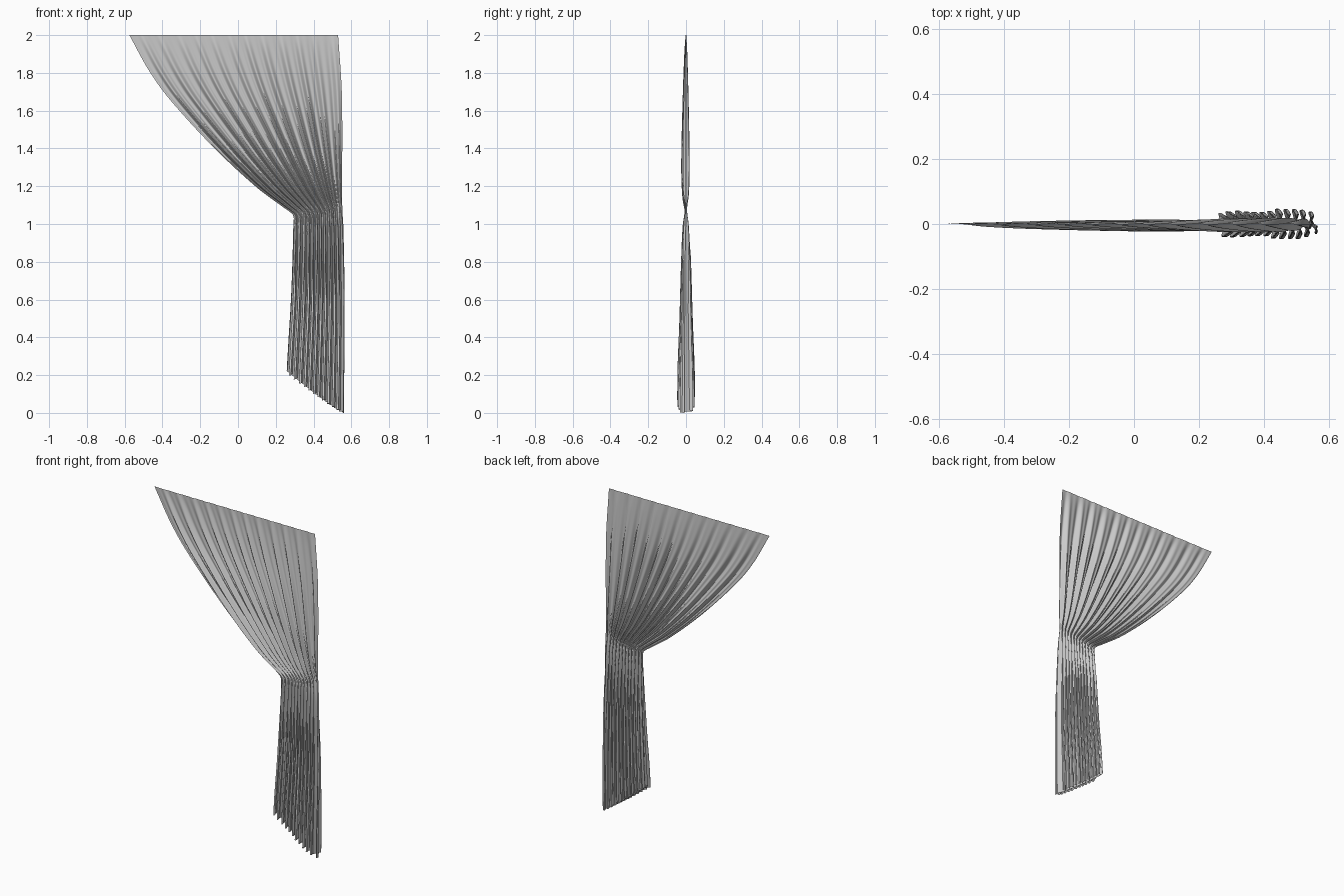
import bpy, math, random

cube = bpy.data.objects.get("Cube")
if cube:
    bpy.data.objects.remove(cube)

random.seed(4)
FOLDS = 12
COLS, UPPER_ROWS, LOWER_ROWS = 420, 50, 44
wobble = [(random.uniform(2, 9), random.uniform(0, 6)) for _ in range(4)]
depths = [random.uniform(0.8, 1.1) for _ in range(FOLDS + 2)]


def lerp(a, b, t):
    return a + (b - a) * t


def curve(points, t):
    """Smooth curve through (t, value) points."""
    n = len(points)
    i = max(k for k in range(n - 1) if points[k][0] <= t or k == 0)
    (t0, a), (t1, b) = points[i], points[i + 1]
    slope = lambda k: ((points[min(k + 1, n - 1)][1] - points[max(k - 1, 0)][1]) /
                       (points[min(k + 1, n - 1)][0] - points[max(k - 1, 0)][0]))
    h, s = t1 - t0, (t - t0) / (t1 - t0)
    return ((2*s**3 - 3*s*s + 1) * a + (s**3 - 2*s*s + s) * h * slope(i)
            + (3*s*s - 2*s**3) * b + (s**3 - s*s) * h * slope(i + 1))


# Outline and pleat depth; t runs 0..1 rail to tie, then 1..2 tie to hem
LEFT = [(0, -.575), (.2, -.47), (.36, -.36), (.63, -.125), (.85, .10), (.96, .24),
        (1, .29), (1.06, .293), (1.5, .282), (1.85, .265), (2, .258)]
RIGHT = [(0, .53), (.35, .55), (1, .552), (1.1, .558), (1.5, .565), (2, .56)]
DEPTH = [(0, .002), (.1, .008), (.4, .017), (.75, .023), (.92, .018), (1, .006),
         (1.08, .016), (1.25, .024), (1.6, .034), (1.85, .043), (2, .044)]


def cloth_point(u, t):
    warp = sum(math.sin(f * u * 3 + p) for f, p in wobble) * 0.22
    phase = 2 * math.pi * FOLDS * u + warp
    k = min(max(phase / (2 * math.pi), 0), FOLDS)
    size = lerp(depths[int(k)], depths[int(k) + 1], k % 1)
    s = math.sin(phase)
    depth = curve(DEPTH, t) * size
    left, right = curve(LEFT, t), curve(RIGHT, t)
    edge = min(1, u * 30, (1 - u) * 30)
    tie = lerp(1.05, 1.09, u)
    if t <= 1:
        # Fan of fine pleats gathering toward the tie
        y = depth * (0.72 * s + 0.36 * math.sin(2 * phase + 1 + 2 * u))
        x = lerp(left, right, u)
        z = lerp(2, tie, t)
    else:
        # Deep rounded folds hanging below the tie
        loose = t - 1
        fine = max(0, 1 - loose * 4)
        y = depth * (lerp(s * (1.45 - .45 * s * s), .72 * s, fine)
                     + .36 * fine * math.sin(2 * phase + 1 + 2 * u))
        x = lerp(left, right, u) + .009 * min(1, loose * 2) * math.sin(2 * phase) * edge
        hem = .222 * (1 - u) ** 1.1 + .012 * (1 - u) * s
        z = lerp(tie, max(hem, 0), loose)
    y *= lerp(0.45, 1, edge)
    return x, y, z


# Curtain cloth as one pleated sheet
rows = [i / UPPER_ROWS for i in range(UPPER_ROWS)]
rows += [1 + i / LOWER_ROWS for i in range(LOWER_ROWS + 1)]
verts = [cloth_point(c / COLS, t) for t in rows for c in range(COLS + 1)]
W = COLS + 1
faces = [(r * W + c, (r + 1) * W + c, (r + 1) * W + c + 1, r * W + c + 1)
         for r in range(len(rows) - 1) for c in range(COLS)]
mesh = bpy.data.meshes.new("curtain")
mesh.from_pydata(verts, [], faces)
mesh.shade_smooth()
curtain = bpy.data.objects.new("curtain", mesh)
bpy.context.collection.objects.link(curtain)

# Plain grey fabric
fabric = bpy.data.materials.new("grey fabric")
fabric.use_nodes = True
colour = (0.6, 0.6, 0.6, 1)
fabric.diffuse_color = colour
fabric.node_tree.nodes["Principled BSDF"].inputs["Base Color"].default_value = colour
mesh.materials.append(fabric)
